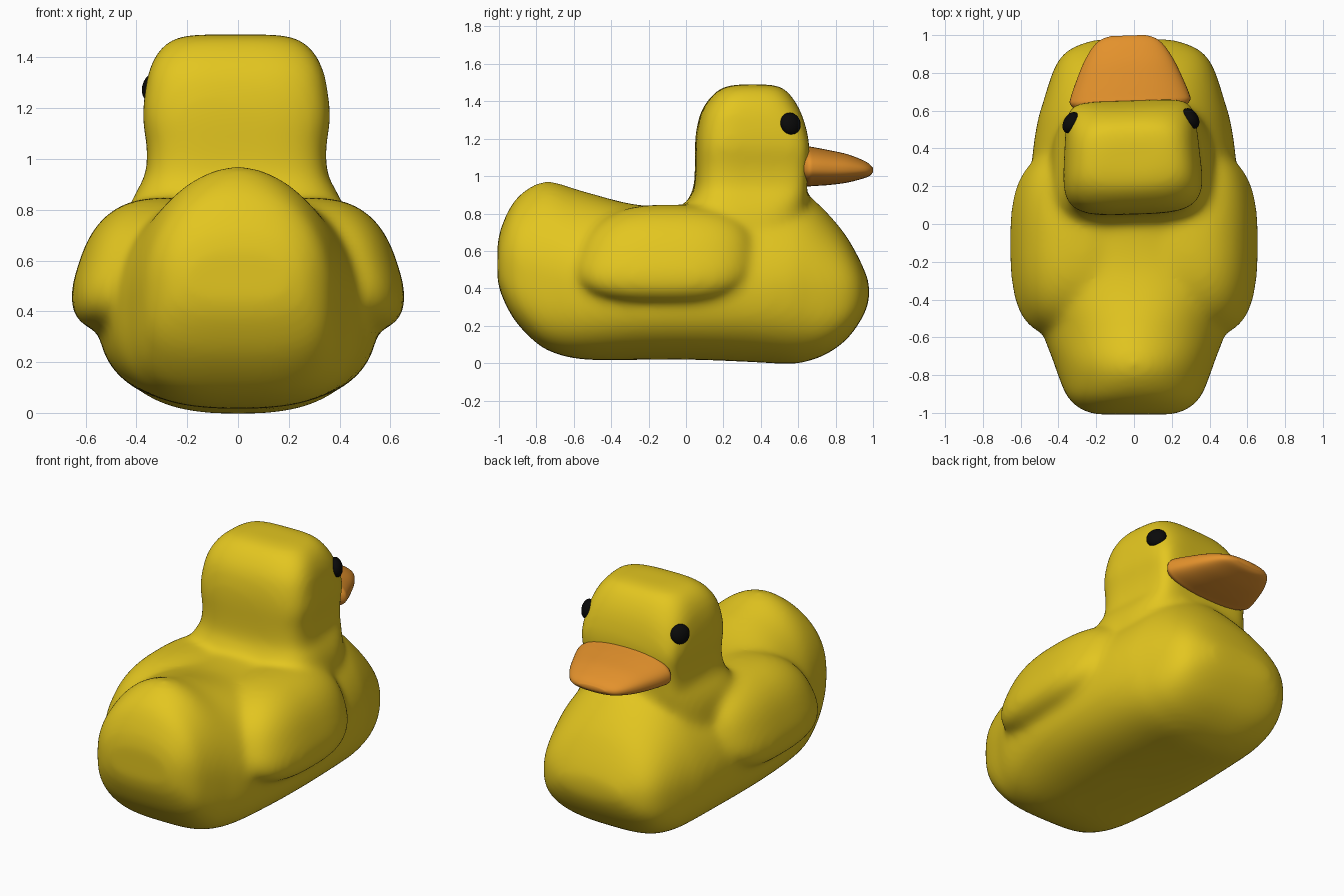
import bpy, bmesh, math
from mathutils import Matrix, Vector

if "Cube" in bpy.data.objects:
    bpy.data.objects.remove(bpy.data.objects["Cube"])


def material(name, rgb):
    m = bpy.data.materials.new(name)
    m.diffuse_color = (*rgb, 1)
    m.use_nodes = True
    m.node_tree.nodes["Principled BSDF"].inputs["Base Color"].default_value = m.diffuse_color
    return m


YELLOW = material("duck_yellow", (0.77, 0.565, 0.014))
ORANGE = material("beak_orange", (0.77, 0.285, 0.025))
BLACK = material("eye_black", (0.003, 0.003, 0.003))

# the head is turned very slightly on the body
HEAD = (Matrix.Translation((-0.01, 0.35, 0)) @ Matrix.Rotation(math.radians(2), 4, 'Z')
        @ Matrix.Translation((0, -0.35, 0)))


def spow(v, e):
    return math.copysign(abs(v) ** e, v)


def refine(rows, steps=5):
    """Catmull-Rom interpolation of the control rows."""
    out = []
    for i in range(len(rows) - 1):
        a, b, c, d = rows[max(i - 1, 0)], rows[i], rows[i + 1], rows[min(i + 2, len(rows) - 1)]
        for k in range(steps):
            t = k / steps
            out.append([0.5 * (2 * q + (r - p) * t + (2 * p - 5 * q + 4 * r - s) * t * t
                               + (3 * q - p - 3 * r + s) * t ** 3)
                        for p, q, r, s in zip(a, b, c, d)])
    return out + [list(rows[-1])]


def loft(bm, rows, axis, mid, taper=0.0, mat=Matrix()):
    """Superellipse sections; row = position, low, high, half width, low power, high power."""
    n, rings = 64, []
    for a, lo, hi, w, p_lo, p_hi in refine(rows):
        c, ring = lo + mid * (hi - lo), []
        for k in range(n):
            t = 2 * math.pi * k / n
            e = 2 / (p_hi if math.sin(t) > 0 else p_lo)
            u, v = spow(math.cos(t), e), spow(math.sin(t), e)
            x = w * u * (1 - taper * v)
            q = c + v * ((hi - c) if v > 0 else (c - lo))
            co = Vector((x, a, q) if axis == 'y' else (x, q, a))
            ring.append(bm.verts.new(mat @ co))
        rings.append(ring)
    for r, s in zip(rings, rings[1:]):
        for k in range(n):
            bm.faces.new((r[k], r[(k + 1) % n], s[(k + 1) % n], s[k]))
    bm.faces.new(rings[0][::-1])
    bm.faces.new(rings[-1])


def finish(name, bm, mat):
    bmesh.ops.recalc_face_normals(bm, faces=bm.faces[:])
    for f in bm.faces:
        f.smooth = True
    me = bpy.data.meshes.new(name)
    bm.to_mesh(me)
    bm.free()
    me.materials.append(mat)
    ob = bpy.data.objects.new(name, me)
    bpy.context.collection.objects.link(ob)
    return ob


# body with raised tail, lofted along y
bm = bmesh.new()
loft(bm, [(-1.008, .44, .64, .20, 3.2, 2.4), (-.985, .36, .735, .275, 3.4, 2.3),
          (-.92, .235, .865, .35, 3.6, 2.1), (-.82, .125, .95, .395, 3.6, 1.9),
          (-.72, .06, .972, .43, 3.3, 1.85), (-.55, .02, .92, .49, 2.8, 1.9),
          (-.25, .018, .845, .54, 2.5, 2.4), (.05, .018, .85, .55, 2.5, 2.2),
          (.35, .006, .92, .54, 2.5, 1.85), (.55, -.004, .945, .51, 2.6, 1.75),
          (.65, .010, .90, .48, 2.8, 1.85), (.75, .048, .81, .45, 3.1, 1.95),
          (.85, .118, .69, .41, 3.2, 2.1), (.92, .205, .57, .35, 3.1, 2.3),
          (.965, .29, .47, .25, 2.8, 2.4), (.98, .35, .42, .18, 2.4, 2.4)], 'y', 0.43)

# head and flared neck, lofted along z
loft(bm, [(.70, -.06, .63, .44, 3, 3.5), (.80, -.03, .64, .42, 3.2, 4),
          (.87, .01, .645, .39, 3.6, 5), (.94, .044, .642, .352, 4, 8),
          (1.05, .050, .647, .347, 4, 9), (1.15, .050, .655, .362, 4, 8),
          (1.25, .058, .64, .356, 3.8, 6), (1.35, .085, .608, .338, 3.6, 4.5),
          (1.43, .14, .56, .297, 3.4, 4), (1.475, .20, .51, .237, 3.2, 4),
          (1.490, .27, .45, .16, 3, 3.5)], 'z', 0.5, 0.07, HEAD)

# wings: leaning rounded slabs with a slanted rear edge
for side in (-1, 1):
    ret = bmesh.ops.create_icosphere(bm, subdivisions=5, radius=1)
    for v in ret['verts']:
        p = 2.7
        d = sum(abs(c) ** p for c in v.co) ** (1 / p)
        x, y, z = (c / d for c in v.co)
        dz = 0.265 * z
        slant = 0.32 * dz * max(0, -y)
        v.co = (side * (0.375 + 0.255 * x - 0.32 * dz), -0.10 + 0.47 * y + slant, 0.582 + dz)

# fuse the parts and soften the joins
body = finish("duck_body", bm, YELLOW)
rm = body.modifiers.new("fuse", 'REMESH')
rm.mode = 'VOXEL'
rm.voxel_size = 0.018
rm.use_smooth_shade = True
sm = body.modifiers.new("soften", 'SMOOTH')
sm.factor = 0.5
sm.iterations = 32

# beak
bm = bmesh.new()
loft(bm, [(a, lo, hi, w, 2.3, 2.3) for a, lo, hi, w in (
    (.61, .96, 1.15, .285), (.645, .945, 1.16, .318), (.68, .947, 1.155, .314),
    (.76, .952, 1.14, .284), (.86, .965, 1.118, .240), (.94, .985, 1.088, .190),
    (.98, 1.0, 1.065, .145), (.998, 1.02, 1.045, .09))], 'y', 0.45, 0, HEAD)
finish("beak", bm, ORANGE)

# eyes: flattened spheres facing outwards
for side, name in ((-1, "left_eye"), (1, "right_eye")):
    bm = bmesh.new()
    rot = Vector((side, 0.6, 0.25)).to_track_quat('Z', 'Y').to_matrix().to_4x4()
    m = (HEAD @ Matrix.Translation((side * 0.317, 0.548, 1.28)) @ rot
         @ Matrix.Diagonal((0.06, 0.06, 0.038, 1)))
    bmesh.ops.create_uvsphere(bm, u_segments=24, v_segments=14, radius=1, matrix=m)
    finish(name, bm, BLACK)
